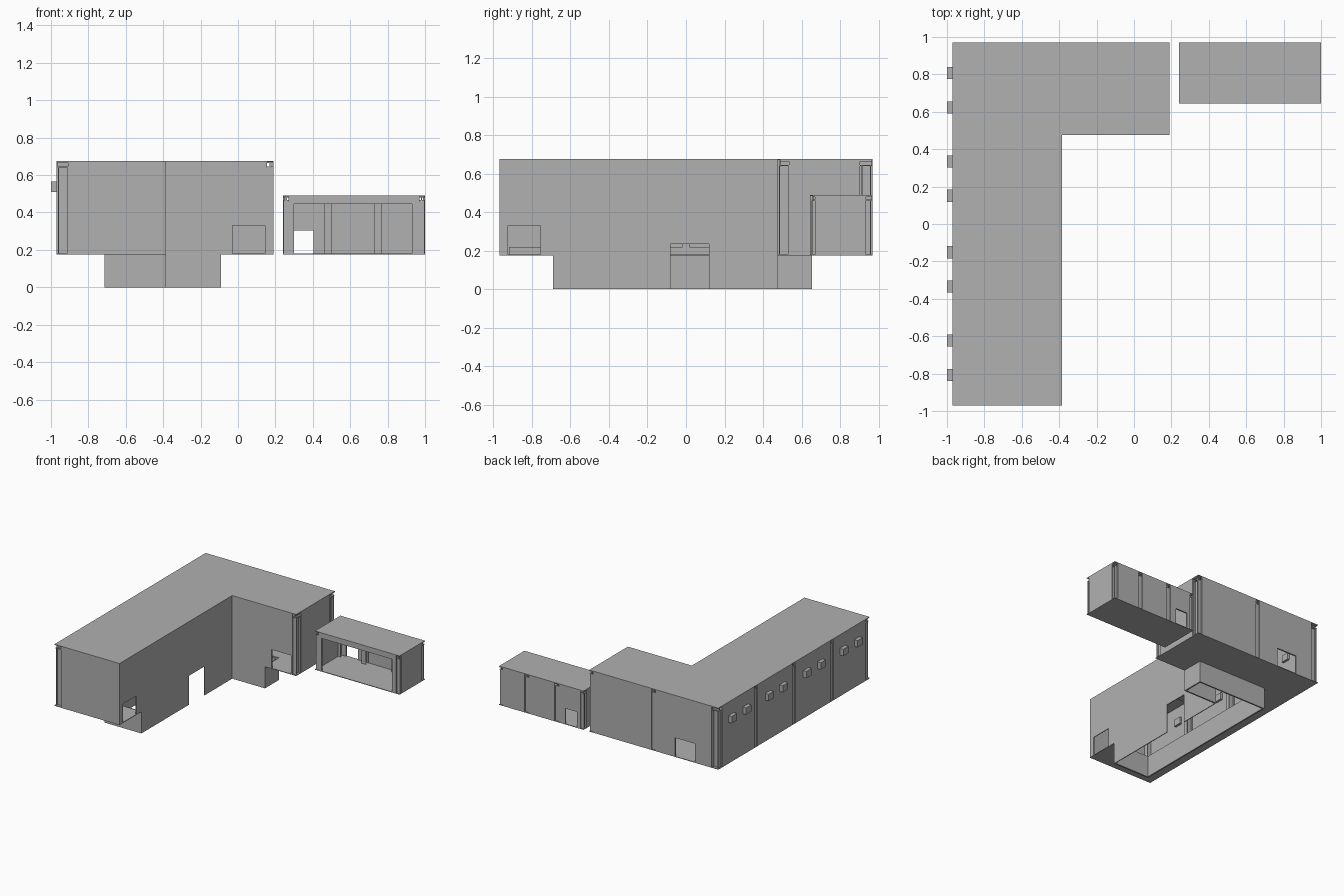
import bpy, bmesh
from mathutils import Vector

cube = bpy.data.objects.get("Cube")
if cube:
    bpy.data.objects.remove(cube, do_unlink=True)

grey = bpy.data.materials.new("plain_grey")
grey.use_nodes = True
tone = (0.44, 0.44, 0.44, 1)
grey.diffuse_color = tone
grey.node_tree.nodes["Principled BSDF"].inputs["Base Color"].default_value = tone

X, Y, Z = 0, 1, 2
GROUND, FLOOR, ROOF = 0.0, 0.175, 0.675
SKIN = 0.012            # wall thickness
PLATE = 0.005           # floor and roof thickness
BEAM = 0.035            # beam depth and flange width
WEST, EAST, INNER = -0.97, 0.19, -0.385
FRONT, BACK, ELBOW = -0.97, 0.97, 0.475


def finish(name, bm):
    bmesh.ops.recalc_face_normals(bm, faces=bm.faces)
    mesh = bpy.data.meshes.new(name)
    bm.to_mesh(mesh)
    bm.free()
    mesh.materials.append(grey)
    obj = bpy.data.objects.new(name, mesh)
    bpy.context.collection.objects.link(obj)
    return obj


def add_box(bm, lo, hi):
    verts = bmesh.ops.create_cube(bm, size=1)["verts"]
    for v in verts:
        v.co = Vector([lo[i] if v.co[i] < 0 else hi[i] for i in range(3)])


def box(name, lo, hi):
    bm = bmesh.new()
    add_box(bm, lo, hi)
    return finish(name, bm)


def sheet(name, axis, at, u, v, holes=(), thick=SKIN):
    """Flat sheet normal to axis, with rectangular holes (u0, u1, v0, v1)."""
    bm = bmesh.new()
    us = sorted({*u, *[c for h in holes for c in h[:2]]})
    vs = sorted({*v, *[c for h in holes for c in h[2:]]})

    def point(a, b):
        co = [a, b]
        co.insert(axis, at)
        return bm.verts.new(co)

    for a, b in zip(us, us[1:]):
        for c, d in zip(vs, vs[1:]):
            mu, mv = (a + b) / 2, (c + d) / 2
            if any(h[0] < mu < h[1] and h[2] < mv < h[3] for h in holes):
                continue
            bm.faces.new([point(a, c), point(b, c), point(b, d), point(a, d)])
    bmesh.ops.remove_doubles(bm, verts=bm.verts, dist=0.0001)
    ext = bmesh.ops.extrude_face_region(bm, geom=bm.faces[:], use_keep_orig=True)
    shift = Vector((0, 0, 0))
    shift[axis] = thick
    moved = [g for g in ext["geom"] if isinstance(g, bmesh.types.BMVert)]
    bmesh.ops.translate(bm, verts=moved, vec=shift)
    return finish(name, bm)


def i_beam(name, lo, hi, depth, t=0.006):
    """I section: two flanges across the depth axis, joined by a web."""
    width = max((a for a in range(3) if a != depth), key=lambda a: -(hi[a] - lo[a]))
    bm = bmesh.new()
    a, b = list(lo), list(hi)
    b[depth] = lo[depth] + t
    add_box(bm, a, b)
    a, b = list(lo), list(hi)
    a[depth] = hi[depth] - t
    add_box(bm, a, b)
    a, b = list(lo), list(hi)
    mid = (lo[width] + hi[width]) / 2
    a[width], b[width] = mid - t / 2, mid + t / 2
    a[depth], b[depth] = lo[depth] + t, hi[depth] - t
    add_box(bm, a, b)
    return finish(name, bm)


# Main building: roof and floor plates
yard = (INNER, EAST, FRONT, ELBOW)
cellar_long = (-0.715, INNER, -0.69, 0.655)
cellar_short = (INNER, -0.09, ELBOW, 0.655)
sheet("main_roof", Z, ROOF, (WEST, EAST), (FRONT, BACK), [yard], -PLATE)
sheet("main_floor", Z, FLOOR, (WEST, EAST), (FRONT, BACK),
      [yard, cellar_long, cellar_short], PLATE)

low, top = FLOOR + PLATE, ROOF - PLATE
door_top = 0.33

# Outer walls, split where the columns stand
sheet("front_wall", Y, FRONT, (-0.91, INNER), (low, top))
sheet("inner_long_wall", X, INNER, (FRONT, ELBOW), (GROUND, top),
      [(FRONT, -0.69, GROUND, FLOOR), (-0.925, -0.755, low, door_top),
       (-0.08, 0.12, GROUND, 0.235)], -SKIN / 2)
sheet("inner_short_wall", Y, ELBOW, (INNER, 0.155), (GROUND, top),
      [(-0.09, 0.155, GROUND, FLOOR), (-0.03, 0.145, low, door_top)])
sheet("end_wall", X, EAST, (0.535, 0.905), (low, top), thick=-SKIN)
sheet("back_wall_1", Y, BACK, (-0.37, 0.155), (low, top), thick=-SKIN)
sheet("back_wall_2", Y, BACK, (-0.91, -0.405), (low, top),
      [(-0.76, -0.58, low, door_top)], -SKIN)

frames = [-0.945, -0.485, 0, 0.485, 0.945]
for i, (a, b) in enumerate(zip(frames, frames[1:])):
    sheet(f"side_wall_{i + 1}", X, WEST, (a + 0.019, b - 0.019), (low, top))
    # Pair of box windows on each bay
    middle = (a + b) / 2
    for s in (-1, 1):
        y = middle + s * 0.092
        box("box_window", (-1, y - 0.033, 0.51), (-0.94, y + 0.033, 0.565))

# Long wing frames: columns with roof beams
half = BEAM / 2
for y in frames:
    i_beam("side_column", (-0.962, y - half, low), (-0.908, y + half, 0.64), X)
    i_beam("roof_beam", (-0.966, y - half, 0.64), (-0.40, y + half, top), Z)
for x in (-0.69, -0.65):
    i_beam("ridge_beam", (x - half, -0.92, 0.64), (x + half, 0.92, top), Z)
box("base_rail", (-0.925, -0.92, low), (-0.912, 0.92, 0.22))

# Short wing frames
for x in (-0.387, 0.171):
    i_beam("back_column", (x - half, 0.91, low), (x + half, 0.962, 0.64), Y)
    i_beam("short_wing_beam", (x - half, 0.49, 0.64), (x + half, 0.966, top), Z)
i_beam("elbow_column", (0.171 - half, 0.482, low), (0.171 + half, 0.535, 0.64), Y)

# Cellar walls, open underneath
cellar = (GROUND, FLOOR)
sheet("cellar_side_wall", X, -0.715, (-0.69, 0.655), cellar)
sheet("cellar_front_wall", Y, -0.69, (-0.715, INNER), cellar)
sheet("cellar_back_wall", Y, 0.655, (-0.715, -0.09), cellar, thick=-SKIN)
sheet("cellar_end_wall", X, -0.09, (ELBOW, 0.655), cellar, thick=-SKIN)

# Annex: plates and walls
ax0, ax1, ay0, ay1, a_top = 0.24, 1.0, 0.645, 0.97, 0.49
a_ceil = a_top - PLATE
sheet("annex_roof", Z, a_top, (ax0, ax1), (ay0, ay1), thick=-PLATE)
sheet("annex_floor", Z, FLOOR, (ax0, ax1), (ay0, ay1), thick=PLATE)
sheet("annex_front_wall", Y, ay0, (0.27, 0.97), (low, a_ceil),
      [(0.30, 0.93, low, 0.445)])
sheet("annex_left_wall", X, ax1, (0.67, 0.935), (low, a_ceil), thick=-SKIN)
sheet("annex_right_wall", X, ax0, (0.67, 0.935), (low, a_ceil))
annex_door = (0.30, 0.405, low, 0.305)
for i, span in enumerate([(0.27, 0.46), (0.50, 0.73), (0.77, 0.97)]):
    sheet(f"annex_back_wall_{i + 1}", Y, ay1, span, (low, a_ceil),
          [annex_door] if i == 0 else [], -SKIN)

# Annex columns and beams
for x, w in ((0.258, 0.015), (0.48, 0.02), (0.75, 0.02), (0.982, 0.015)):
    i_beam("annex_back_column", (x - w, 0.925, low), (x + w, 0.962, 0.46), Y)
    i_beam("annex_beam", (x - w, 0.66, 0.46), (x + w, 0.966, a_ceil), Z)
for x in (0.258, 0.982):
    i_beam("annex_front_column", (x - 0.015, 0.652, low), (x + 0.015, 0.685, 0.46), Y)
